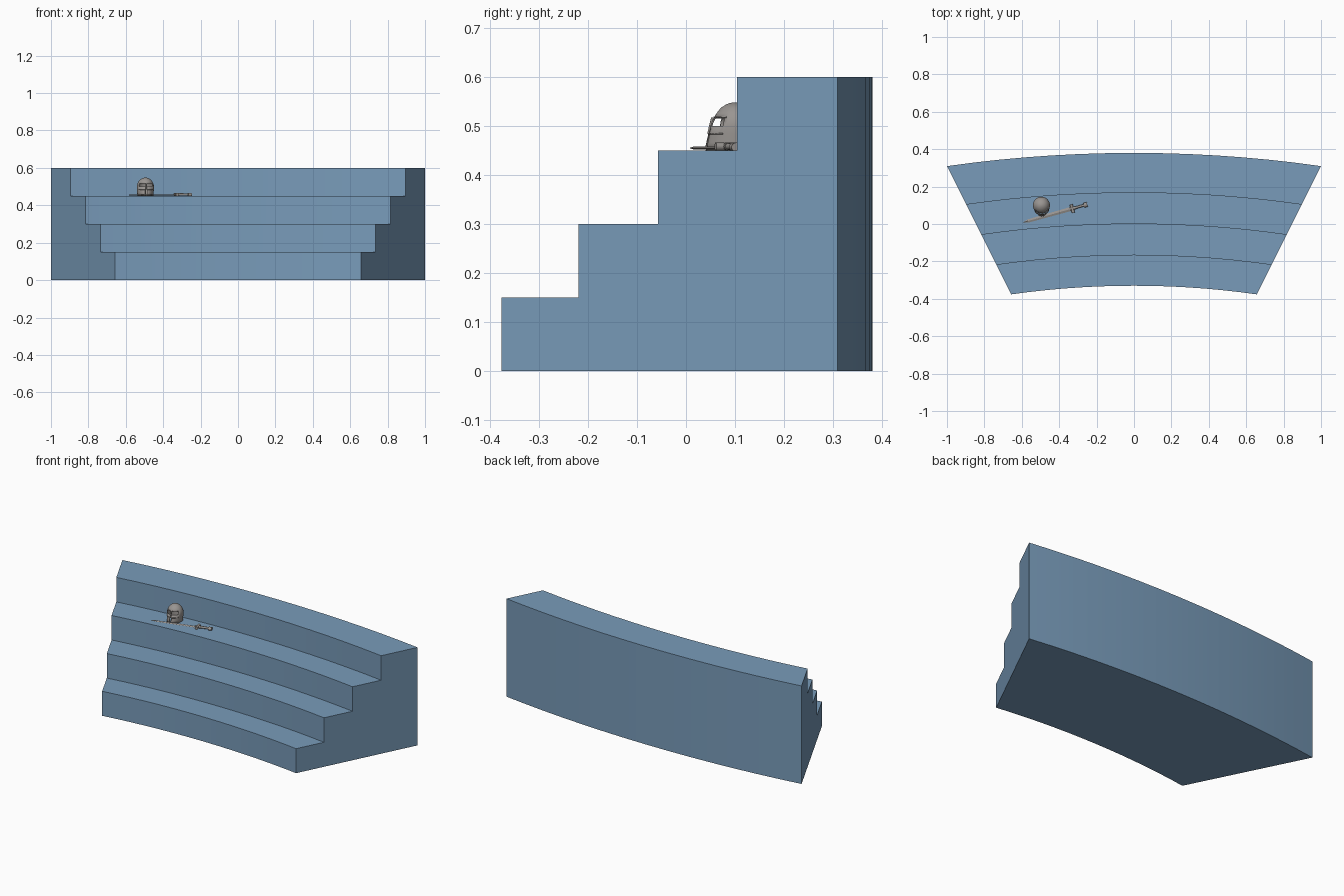
import bpy, bmesh, math
from mathutils import Vector, Matrix

cube = bpy.data.objects.get("Cube")
if cube:
    bpy.data.objects.remove(cube, do_unlink=True)


def material(name, color):
    m = bpy.data.materials.new(name)
    m.use_nodes = True
    m.diffuse_color = color
    m.node_tree.nodes["Principled BSDF"].inputs["Base Color"].default_value = color
    return m


STONE = material("blue stone", (0.19, 0.33, 0.49, 1))
STEEL = material("warm grey steel", (0.32, 0.30, 0.285, 1))


def finish(bm, name, mat, smooth=True):
    bmesh.ops.recalc_face_normals(bm, faces=bm.faces)
    mesh = bpy.data.meshes.new(name)
    bm.to_mesh(mesh)
    bm.free()
    mesh.materials.append(mat)
    ob = bpy.data.objects.new(name, mesh)
    bpy.context.collection.objects.link(ob)
    if smooth:
        bpy.ops.object.select_all(action='DESELECT')
        ob.select_set(True)
        bpy.context.view_layer.objects.active = ob
        bpy.ops.object.shade_smooth_by_angle(angle=math.radians(35))
    return ob


# Curved stepped seating: a stair section swept through a stretched arc
radii = [1.36, 1.523, 1.69, 1.857, 2.07]
RISE, STRETCH, CENTRE_Y, HALF, SEGS = 0.15, 1.866, -1.69, math.radians(15), 14
section = [(radii[0], 0)]
for i in range(4):
    section += [(radii[i], (i + 1) * RISE), (radii[i + 1], (i + 1) * RISE)]
for i in (3, 2, 1):
    section.append((radii[-1], i * RISE))
section.append((radii[-1], 0))
bm = bmesh.new()
rings = []
for k in range(SEGS + 1):
    a = -HALF + 2 * HALF * k / SEGS
    rings.append([bm.verts.new((r * math.sin(a) * STRETCH, CENTRE_Y + r * math.cos(a), z))
                  for r, z in section])
n = len(section)
for p, q in zip(rings, rings[1:]):
    for i in range(n):
        j = (i + 1) % n
        bm.faces.new((p[i], p[j], q[j], q[i]))
bm.faces.new(rings[0])
bm.faces.new(rings[-1][::-1])
finish(bm, "stepped_seating", STONE)

# Helmet shell: domed lathe with a forward-flared face, eye holes and a mouth slit
TREAD = 3 * RISE
SIDES = 36
profile = [(0.043, 0), (0.044, 0.016), (0.045, 0.034), (0.0455, 0.05), (0.0445, 0.058),
           (0.042, 0.067), (0.037, 0.077), (0.029, 0.087), (0.018, 0.094), (0.007, 0.0975)]
HELMET = Matrix.Translation((-0.495, 0.1, TREAD)) @ Matrix.Rotation(math.radians(5), 4, 'Z')


def face_point(angle, r, z):
    front = max(0, math.cos(angle)) ** 2
    flare = front * 0.017 * max(0, 1 - z / 0.07)
    return Vector((r * math.sin(angle), -r * math.cos(angle) - flare, z))


bm = bmesh.new()
rings = [[bm.verts.new(face_point(2 * math.pi * (k + 0.5) / SIDES, r, z)) for k in range(SIDES)]
         for r, z in profile]
top = bm.verts.new((0, 0, 0.098))
for level, (p, q) in enumerate(zip(rings, rings[1:])):
    for k in range(SIDES):
        step = min((k + 1) % SIDES, SIDES - (k + 1) % SIDES)
        eye = level in (3, 4) and 1 <= step <= 5
        slit = level < 3 and step == 0
        if not (eye or slit):
            j = (k + 1) % SIDES
            bm.faces.new((p[k], p[j], q[j], q[k]))
for k in range(SIDES):
    bm.faces.new((rings[-1][k], rings[-1][(k + 1) % SIDES], top))
shell = finish(bm, "helmet_shell", STEEL)
shell.matrix_world = HELMET
solid = shell.modifiers.new("thickness", 'SOLIDIFY')
solid.thickness = 0.003
solid.offset = -1


def bar(name, points, radius):
    curve = bpy.data.curves.new(name, 'CURVE')
    curve.dimensions = '3D'
    curve.bevel_depth = radius
    curve.bevel_resolution = 1
    curve.use_fill_caps = True
    spline = curve.splines.new('POLY')
    spline.points.add(len(points) - 1)
    for point, co in zip(spline.points, points):
        point.co = (*co, 1)
    curve.materials.append(STEEL)
    ob = bpy.data.objects.new(name, curve)
    bpy.context.collection.objects.link(ob)
    ob.matrix_world = HELMET


# Raised trim around the eyes, nose and cheek edges
arc = [math.radians(d) for d in range(-60, 61, 10)]
bar("helmet_brow", [face_point(a, 0.042, 0.068) for a in arc], 0.002)
for side, label in ((-1, "right"), (1, "left")):
    lower = [face_point(side * math.radians(d), 0.0457, 0.034) for d in range(6, 57, 10)]
    bar(label + "_eye_trim", lower, 0.0018)
    bar(label + "_cheek_trim",
        [face_point(side * math.radians(6), 0.044, z) for z in (0.002, 0.018, 0.034)], 0.0018)
bar("helmet_nose_guard", [face_point(0, 0.0455, z) for z in (0.034, 0.05, 0.067)], 0.003)

# Sword lying on the tread, built along its own x axis from tip to pommel
TIP, END = Vector((-0.595, 0.008, TREAD)), Vector((-0.25, 0.105, TREAD))
LENGTH = (END - TIP).length
SWORD = Matrix.Translation(TIP) @ Matrix.Rotation(math.atan2(END.y - TIP.y, END.x - TIP.x), 4, 'Z')

# Diamond-section blade
bm = bmesh.new()
tip = bm.verts.new((0, 0, 0.005))
BLADE_END = 0.275
loops = []
for x, w in ((0.028, 0.009), (BLADE_END, 0.011)):
    loops.append([bm.verts.new((x, y, 0.005 + z))
                  for y, z in ((w, 0), (0, 0.003), (-w, 0), (0, -0.003))])
for i in range(4):
    j = (i + 1) % 4
    bm.faces.new((tip, loops[0][i], loops[0][j]))
    bm.faces.new((loops[0][i], loops[0][j], loops[1][j], loops[1][i]))
bm.faces.new(loops[1])
finish(bm, "sword_blade", STEEL, False).matrix_world = SWORD


def rod(name, start, end, r1, r2):
    axis = Vector(end) - Vector(start)
    bm = bmesh.new()
    bmesh.ops.create_cone(bm, cap_ends=True, segments=12, radius1=r1, radius2=r2, depth=axis.length)
    turn = Vector((0, 0, 1)).rotation_difference(axis).to_matrix().to_4x4()
    bm.transform(Matrix.Translation((Vector(start) + Vector(end)) / 2) @ turn)
    finish(bm, name, STEEL).matrix_world = SWORD


# Guard, grip and pommel
rod("sword_grip", (BLADE_END, 0, 0.008), (LENGTH - 0.015, 0, 0.008), 0.007, 0.006)
for side, label in ((-1, "right"), (1, "left")):
    rod(label + "_sword_guard", (BLADE_END, 0, 0.008), (BLADE_END, side * 0.023, 0.008), 0.0075, 0.0085)
rod("sword_collar", (BLADE_END - 0.012, 0, 0.008), (BLADE_END + 0.016, 0, 0.008), 0.008, 0.008)
rod("sword_pommel", (LENGTH - 0.019, 0, 0.009), (LENGTH, 0, 0.009), 0.013, 0.013)
bpy.data.objects["sword_pommel"].scale.z = 0.75
